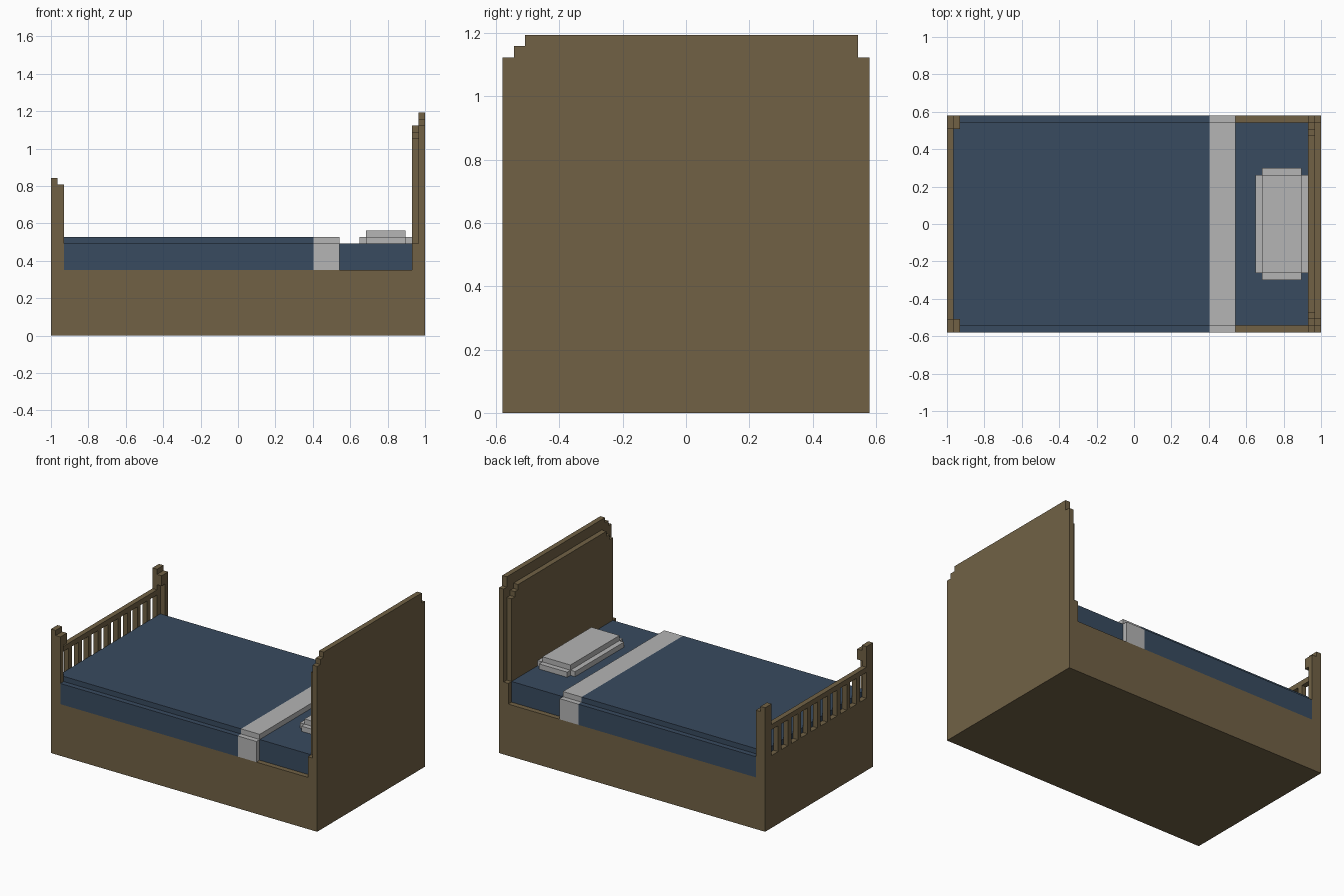
import bpy, bmesh

if "Cube" in bpy.data.objects:
    bpy.data.objects.remove(bpy.data.objects["Cube"])

V = 2 / 57          # one block of the grid
W = 33              # bed width in blocks


def material(name, rgb):
    m = bpy.data.materials.new(name)
    m.diffuse_color = (*rgb, 1)
    m.use_nodes = True
    m.node_tree.nodes["Principled BSDF"].inputs["Base Color"].default_value = m.diffuse_color
    return m


WOOD = material("brown wood", (0.165, 0.121, 0.060))
BLUE = material("navy cloth", (0.040, 0.070, 0.115))
GREY = material("light grey cloth", (0.460, 0.460, 0.460))


def pos(i, j, k):
    return (-1 + i * V, (j - W / 2) * V, k * V)


def finish(name, bm, mat):
    bmesh.ops.recalc_face_normals(bm, faces=bm.faces)
    me = bpy.data.meshes.new(name)
    bm.to_mesh(me)
    bm.free()
    me.materials.append(mat)
    ob = bpy.data.objects.new(name, me)
    bpy.context.collection.objects.link(ob)
    return ob


def blocks(name, mat, *boxes):
    """Boxes given in grid blocks: x0, x1, y0, y1, z0, z1."""
    bm = bmesh.new()
    for x0, x1, y0, y1, z0, z1 in boxes:
        vs = bmesh.ops.create_cube(bm, size=1)["verts"]
        for v in vs:
            v.co = pos(x1 if v.co.x > 0 else x0,
                       y1 if v.co.y > 0 else y0,
                       z1 if v.co.z > 0 else z0)
    return finish(name, bm, mat)


def panel(name, mat, x0, x1, outline):
    """A (y, z) outline extruded along x."""
    bm = bmesh.new()
    f = bm.faces.new([bm.verts.new(pos(x0, y, z)) for y, z in outline])
    ext = bmesh.ops.extrude_face_region(bm, geom=[f], use_keep_orig=True)["geom"]
    for v in ext:
        if isinstance(v, bmesh.types.BMVert):
            v.co.x += (x1 - x0) * V
    return finish(name, bm, mat)


# solid base
blocks("bed_base", WOOD, (0, 57, 0, W, 0, 10))

# headboard: stepped back panel and smaller stepped front panel
panel("headboard_back", WOOD, 56, 57,
      [(0, 10), (33, 10), (33, 32), (32, 32), (32, 34),
       (2, 34), (2, 33), (1, 33), (1, 32), (0, 32)])
panel("headboard_front", WOOD, 55, 56,
      [(0, 10), (33, 10), (33, 14), (32, 14), (32, 30), (31, 30), (31, 31),
       (30, 31), (30, 32), (3, 32), (3, 31), (2, 31), (2, 30), (1, 30),
       (1, 14), (0, 14)])

# footboard: lower panel, rail, balusters
blocks("footboard_panel", WOOD, (0, 1, 2, 31, 10, 14))
blocks("footboard_rail", WOOD, (0, 1, 2, 31, 19, 20))
blocks("footboard_balusters", WOOD,
       *[(0, 1, j, j + 1, 14, 19) for j in range(4, 30, 3)])

# foot posts with a small inner cap, mirrored left and right
for side, flip in (("front", False), ("back", True)):
    parts = [(0, 1, 0, 2, 10, 24), (1, 2, 0, 1, 10, 23), (1, 2, 1, 2, 21, 23)]
    if flip:
        parts = [(a, b, W - d, W - c, e, f) for a, b, c, d, e, f in parts]
    blocks("foot_post_" + side, WOOD, *parts)

# bedding
blocks("mattress", BLUE, (44, 55, 1, 32, 10, 14))
blocks("blanket", BLUE, (2, 40, 0, W, 10, 14), (1, 40, 1, 32, 14, 15),
       (1, 2, 1, 32, 10, 14))
blocks("blanket_fold", GREY, (40, 44, 0, W, 10, 14), (40, 44, 1, 32, 14, 15))
blocks("pillow", GREY, (47, 55, 9, 24, 14, 15), (48, 54, 8, 9, 14, 15),
       (48, 54, 24, 25, 14, 15), (48, 54, 9, 24, 15, 16))
